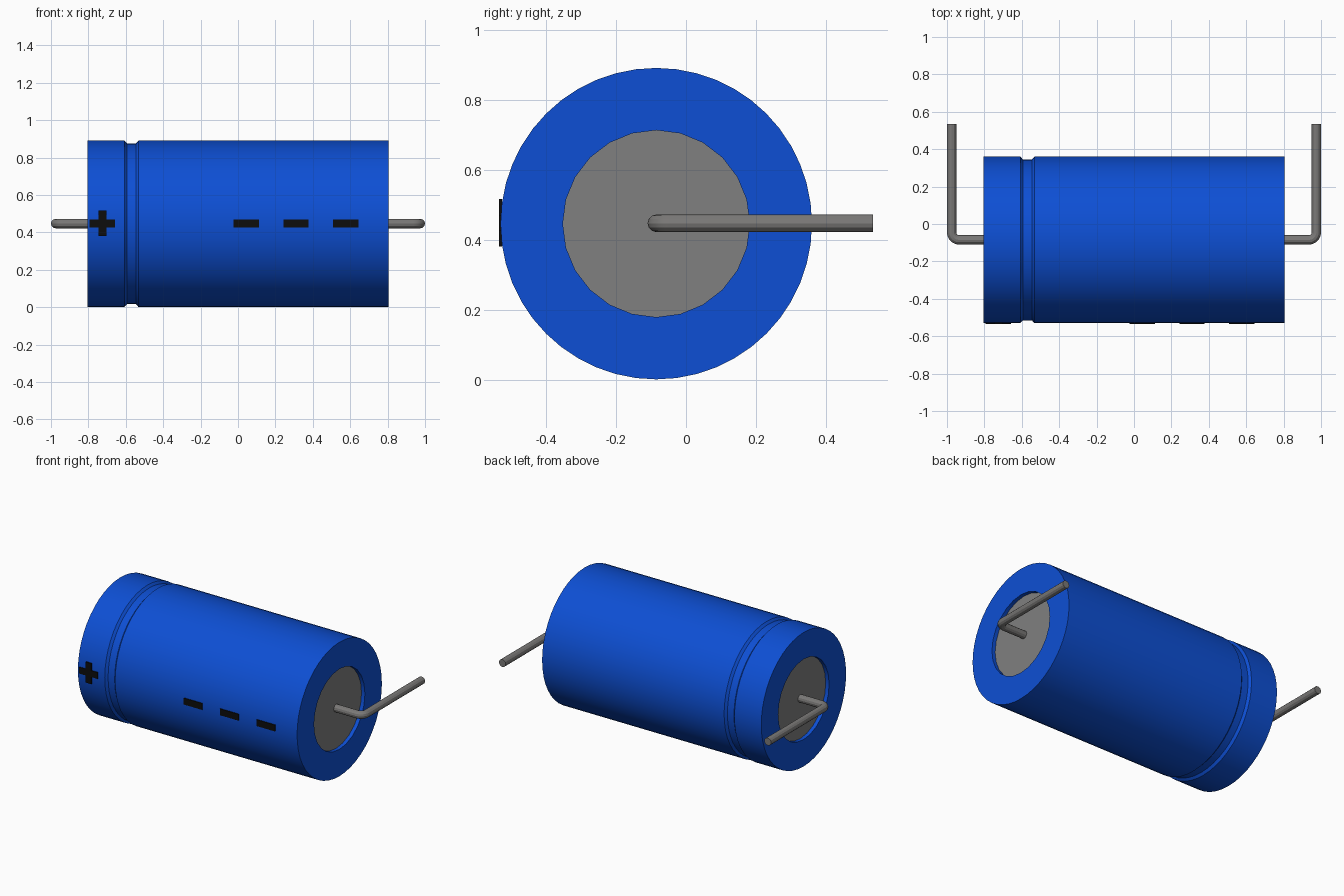
import bpy
import bmesh
import math

if "Cube" in bpy.data.objects:
    bpy.data.objects.remove(bpy.data.objects["Cube"], do_unlink=True)

YC, ZC = -0.085, 0.446          # axis of the can, which runs along x
R, HALF = 0.445, 0.805          # can radius and half length
BORE, DEPTH = 0.267, 0.025      # recessed end openings
SEGS = 48


def material(name, rgb, rough=0.5):
    m = bpy.data.materials.new(name)
    m.use_nodes = True
    m.diffuse_color = (*rgb, 1)
    bsdf = m.node_tree.nodes["Principled BSDF"]
    bsdf.inputs["Base Color"].default_value = (*rgb, 1)
    bsdf.inputs["Roughness"].default_value = rough
    return m


BLUE = material("blue_sleeve", (0.004, 0.078, 0.66))
GREY = material("grey_end_cap", (0.215, 0.215, 0.215))
WIRE = material("wire_metal", (0.195, 0.19, 0.185))
BLACK = material("black_print", (0.004, 0.004, 0.004))


def add_object(name, bm, mat, smooth=False):
    bmesh.ops.recalc_face_normals(bm, faces=bm.faces)
    mesh = bpy.data.meshes.new(name)
    bm.to_mesh(mesh)
    bm.free()
    mesh.materials.append(mat)
    obj = bpy.data.objects.new(name, mesh)
    bpy.context.collection.objects.link(obj)
    if smooth:
        smooth_edges(obj)
    return obj


def smooth_edges(obj):
    bpy.ops.object.select_all(action='DESELECT')
    obj.select_set(True)
    bpy.context.view_layer.objects.active = obj
    bpy.ops.object.shade_smooth_by_angle(angle=math.radians(25))


def ring(bm, x, r):
    """Circle of vertices around the can axis; the bore has half as many sides."""
    verts = []
    for i in range(SEGS):
        a = 2 * math.pi * i / SEGS
        rr = r * math.cos(2 * math.pi / SEGS) if r <= BORE and i % 2 else r
        verts.append(bm.verts.new((x, YC + rr * math.cos(a), ZC + rr * math.sin(a))))
    return verts


# Sleeve: turned profile with a crimped groove near the positive end
profile = [(-HALF + DEPTH, BORE), (-HALF, BORE), (-HALF, R),
           (-0.608, R), (-0.594, 0.43), (-0.546, 0.43), (-0.532, R),
           (HALF, R), (HALF, BORE), (HALF - DEPTH, BORE)]
bm = bmesh.new()
rings = [ring(bm, x, r) for x, r in profile]
for a, b in zip(rings, rings[1:]):
    for i in range(SEGS):
        j = (i + 1) % SEGS
        bm.faces.new((a[i], a[j], b[j], b[i]))
add_object("sleeve", bm, BLUE, True)

for side, label in ((-1, "right"), (1, "left")):
    # Recessed end disc
    bm = bmesh.new()
    face = bm.faces.new(ring(bm, side * (HALF - DEPTH), BORE))
    face.normal_update()
    if face.normal.x * side < 0:
        face.normal_flip()
    mesh = bpy.data.meshes.new(label + "_end_disc")
    bm.to_mesh(mesh)
    bm.free()
    mesh.materials.append(GREY)
    bpy.context.collection.objects.link(bpy.data.objects.new(label + "_end_disc", mesh))

    # Lead wire: out along the axis, rounded bend, then straight back
    bend = 0.04
    path = [(0.77, YC)]
    for i in range(7):
        a = math.pi / 2 * i / 6
        path.append((0.975 - bend + bend * math.sin(a), YC + bend - bend * math.cos(a)))
    path.append((0.975, 0.535))
    curve = bpy.data.curves.new(label + "_lead_path", 'CURVE')
    curve.dimensions = '3D'
    curve.bevel_depth = 0.025
    curve.bevel_resolution = 4
    curve.use_fill_caps = True
    spline = curve.splines.new('POLY')
    spline.points.add(len(path) - 1)
    for p, (x, y) in zip(spline.points, path):
        p.co = (side * x, y, ZC + 0.001, 1)
    lead = bpy.data.objects.new(label + "_lead_wire", curve)
    bpy.context.collection.objects.link(lead)
    curve.materials.append(WIRE)
    bpy.ops.object.select_all(action='DESELECT')
    lead.select_set(True)
    bpy.context.view_layer.objects.active = lead
    bpy.ops.object.convert(target='MESH')
    smooth_edges(bpy.context.view_layer.objects.active)


def plate(name, outline):
    """Thin printed plate on the front of the sleeve from an x-z outline."""
    bm = bmesh.new()
    face = bm.faces.new([bm.verts.new((x, -0.535, z)) for x, z in outline])
    ext = bmesh.ops.extrude_face_region(bm, geom=[face], use_keep_orig=True)
    verts = [g for g in ext["geom"] if isinstance(g, bmesh.types.BMVert)]
    bmesh.ops.translate(bm, verts=verts, vec=(0, 0.0095, 0))
    add_object(name, bm, BLACK)


# Polarity marks
w, s = 0.021, 0.068
quarter = [(s, -w), (s, w), (w, w)]
plus = []
for k in range(4):
    c, n = (1, 0, -1, 0)[k], (0, 1, 0, -1)[k]
    plus += [(-0.725 + x * c - z * n, 0.448 + x * n + z * c) for x, z in quarter]
plate("plus_mark", plus)
for k, x in enumerate((0.043, 0.31, 0.577)):
    plate(f"minus_mark_{k + 1}", [(x - s, 0.448 - w), (x + s, 0.448 - w),
                                  (x + s, 0.448 + w), (x - s, 0.448 + w)])
